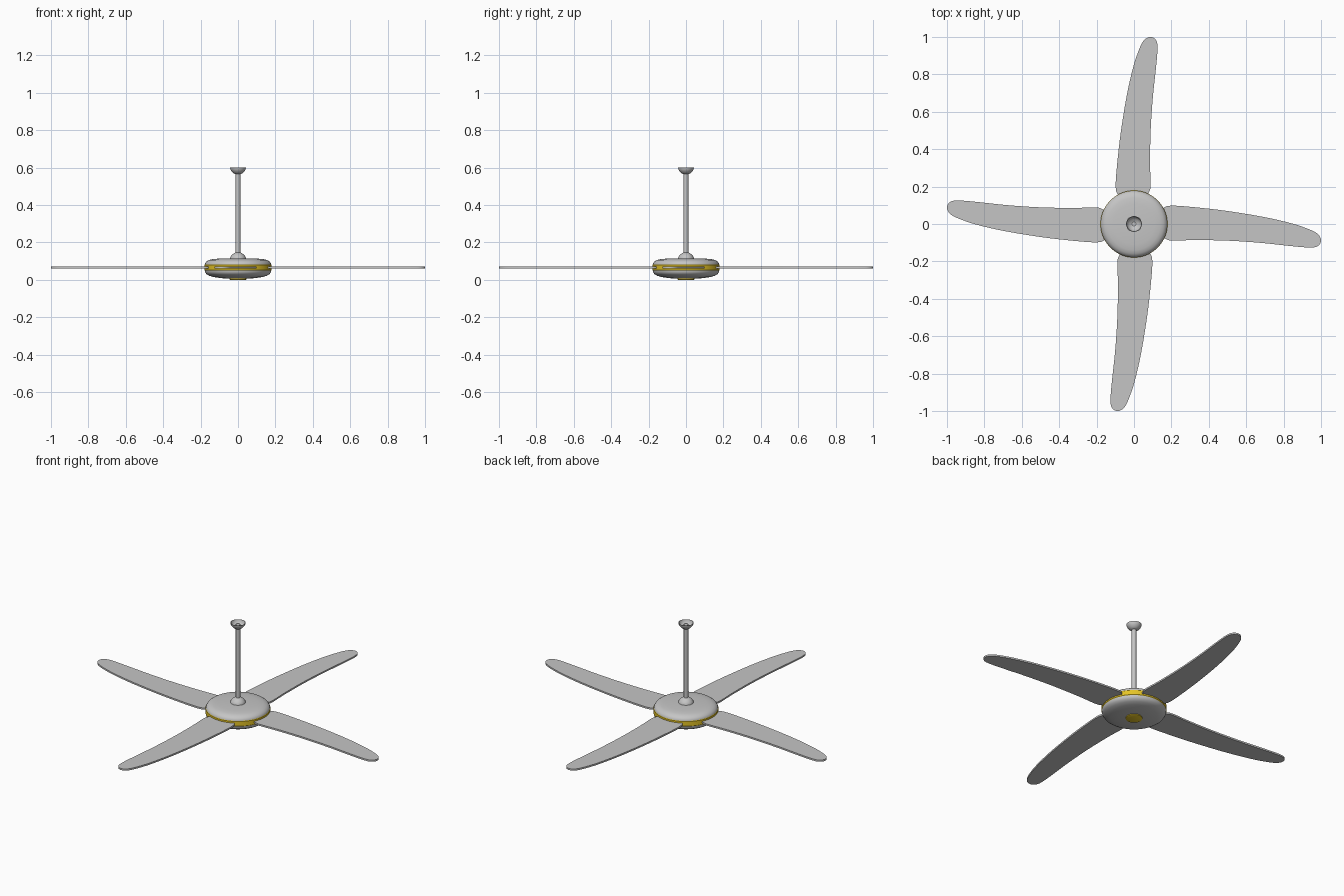
import bpy, bmesh, math
from mathutils import Vector, Matrix

if "Cube" in bpy.data.objects:
    bpy.data.objects.remove(bpy.data.objects["Cube"])


def material(name, rgb):
    m = bpy.data.materials.new(name)
    m.diffuse_color = (*rgb, 1.0)
    m.use_nodes = True
    m.node_tree.nodes["Principled BSDF"].inputs["Base Color"].default_value = m.diffuse_color
    return m


GREY = material("light_grey", (0.56, 0.56, 0.56))
YELLOW = material("warm_yellow", (0.78, 0.55, 0.02))


def finish(name, bm, mat, angle=35):
    bmesh.ops.remove_doubles(bm, verts=bm.verts, dist=1e-5)
    bmesh.ops.recalc_face_normals(bm, faces=bm.faces)
    me = bpy.data.meshes.new(name)
    bm.to_mesh(me)
    bm.free()
    me.materials.append(mat)
    ob = bpy.data.objects.new(name, me)
    bpy.context.collection.objects.link(ob)
    bpy.ops.object.select_all(action='DESELECT')
    ob.select_set(True)
    bpy.context.view_layer.objects.active = ob
    bpy.ops.object.shade_smooth_by_angle(angle=math.radians(angle))
    return ob


def lathe(name, profile, mat, steps=72):
    """Revolve (radius, height) points around z."""
    bm = bmesh.new()
    vs = [bm.verts.new((r, 0, z)) for r, z in profile]
    es = [bm.edges.new(p) for p in zip(vs, vs[1:])]
    bmesh.ops.spin(bm, geom=vs + es, cent=(0, 0, 0), axis=(0, 0, 1),
                   angle=math.tau, steps=steps)
    return finish(name, bm, mat)


def smooth_loop(points, steps=6):
    """Closed Catmull-Rom curve through the points."""
    pts = [Vector(p) for p in points]
    n, out = len(pts), []
    for i in range(n):
        a, b, c, d = (pts[(i + k - 1) % n] for k in range(4))
        for s in range(steps):
            t = s / steps
            out.append(0.5 * (2 * b + (c - a) * t + (2 * a - 5 * b + 4 * c - d) * t * t
                              + (3 * b - a - 3 * c + d) * t ** 3))
    return out


# motor housing: upper and lower shells
lathe("upper_housing", [(0, 0.116), (0.06, 0.115), (0.11, 0.113), (0.14, 0.110), (0.158, 0.105),
                        (0.170, 0.097), (0.176, 0.088), (0.177, 0.082), (0, 0.082)], GREY)
lathe("lower_housing", [(0, 0.005), (0.05, 0.006), (0.09, 0.009), (0.13, 0.015), (0.155, 0.022),
                        (0.169, 0.031), (0.176, 0.041), (0.177, 0.050), (0, 0.050)], GREY)

# yellow ring between the shells and the cap below
lathe("housing_band", [(0, 0.084), (0.176, 0.084), (0.179, 0.080), (0.179, 0.052),
                       (0.176, 0.048), (0, 0.048)], YELLOW)
lathe("bottom_cap", [(0, 0.0), (0.042, 0.0), (0.046, 0.002), (0.046, 0.008), (0, 0.008)], YELLOW, 48)

# hanging rod, lower collar and open ceiling cup
lathe("hanging_rod", [(0, 0.10), (0.0125, 0.10), (0.0125, 0.588), (0, 0.588)], GREY, 32)
lathe("rod_collar", [(0.043, 0.108), (0.042, 0.118), (0.037, 0.128), (0.028, 0.137),
                     (0.019, 0.143), (0.012, 0.146)], GREY, 40)
lathe("ceiling_cup", [(0.012, 0.565), (0.018, 0.566), (0.028, 0.573), (0.036, 0.582),
                      (0.041, 0.592), (0.042, 0.600), (0.040, 0.600), (0.038, 0.592),
                      (0.033, 0.583), (0.026, 0.576), (0.012, 0.569)], GREY, 40)

# four curved blades
OUTLINE = [(-0.060, 0.145), (-0.088, 0.160), (-0.098, 0.200), (-0.092, 0.300), (-0.072, 0.480),
           (-0.040, 0.680), (-0.004, 0.840), (0.030, 0.940), (0.056, 0.985), (0.088, 1.000),
           (0.116, 0.985), (0.126, 0.945), (0.118, 0.840), (0.101, 0.680), (0.089, 0.500),
           (0.086, 0.320), (0.089, 0.210), (0.080, 0.170), (0.055, 0.145)]
BLADE_LOOP = smooth_loop(OUTLINE)
for i in range(4):
    bm = bmesh.new()
    face = bm.faces.new([bm.verts.new((p.x, p.y, 0.060)) for p in BLADE_LOOP])
    top = bmesh.ops.extrude_face_region(bm, geom=[face])["geom"]
    bmesh.ops.translate(bm, vec=(0, 0, 0.010),
                        verts=[v for v in top if isinstance(v, bmesh.types.BMVert)])
    bmesh.ops.transform(bm, matrix=Matrix.Rotation(i * math.pi / 2, 4, 'Z'), verts=bm.verts)
    finish(f"blade_{i + 1}", bm, GREY)
